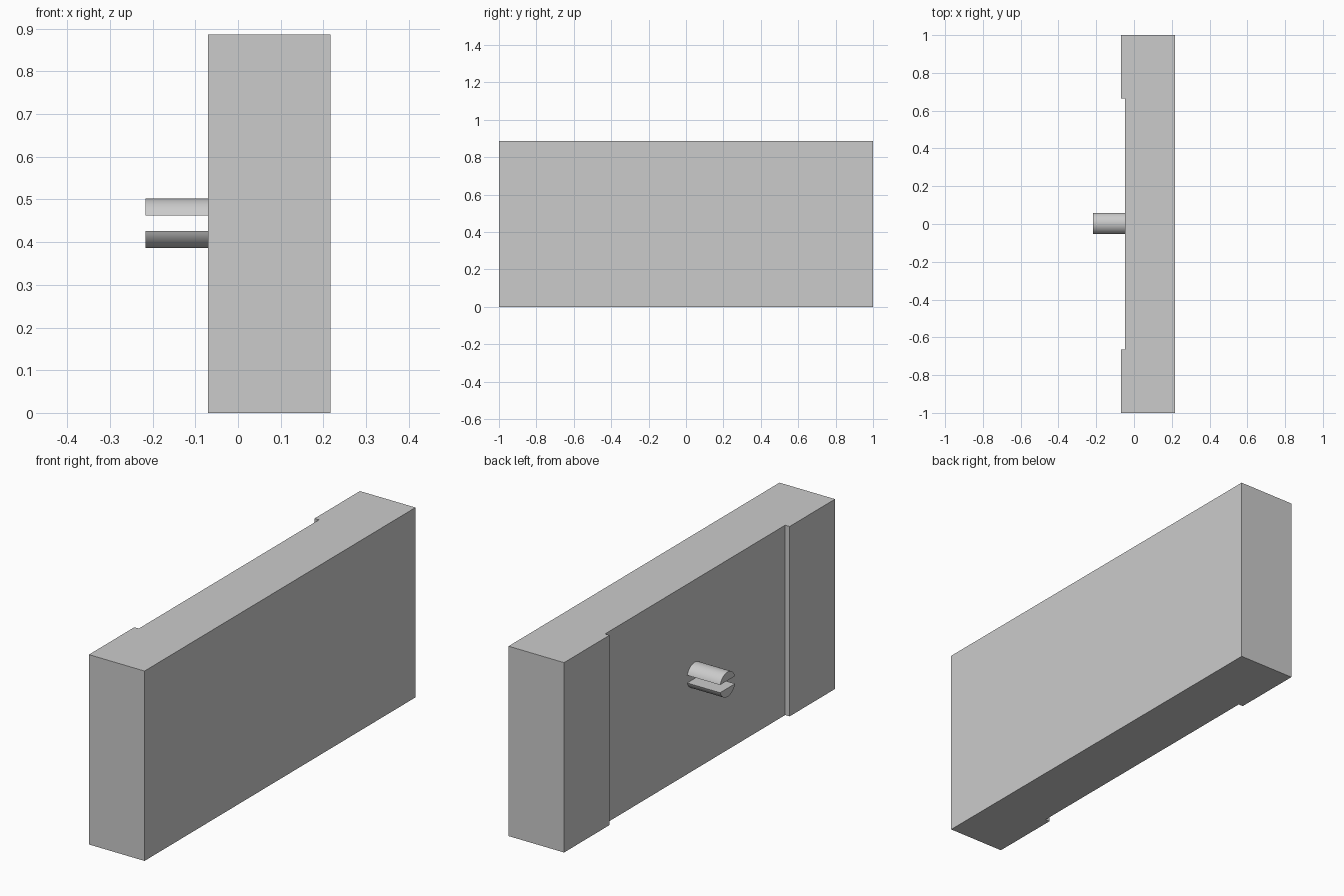
import bpy, bmesh, math

cube = bpy.data.objects.get("Cube")
if cube:
    bpy.data.objects.remove(cube, do_unlink=True)

grey = bpy.data.materials.new("light_grey")
grey.use_nodes = True
colour = (0.6, 0.6, 0.6, 1)
grey.diffuse_color = colour
grey.node_tree.nodes["Principled BSDF"].inputs["Base Color"].default_value = colour


def extrude_profile(name, points, offset):
    """Extrude a closed planar outline along a vector."""
    bm = bmesh.new()
    face = bm.faces.new([bm.verts.new(p) for p in points])
    result = bmesh.ops.extrude_face_region(bm, geom=[face], use_keep_orig=True)
    moved = [v for v in result["geom"] if isinstance(v, bmesh.types.BMVert)]
    bmesh.ops.translate(bm, verts=moved, vec=offset)
    bmesh.ops.recalc_face_normals(bm, faces=bm.faces)
    mesh = bpy.data.meshes.new(name)
    bm.to_mesh(mesh)
    bm.free()
    mesh.materials.append(grey)
    obj = bpy.data.objects.new(name, mesh)
    bpy.context.collection.objects.link(obj)
    return obj


# Block with a shallow full-height recess across the middle of its right side
back, recess, outer = 0.217, -0.047, -0.07
half_length, half_recess, height = 1.0, 0.665, 0.887
outline = [(back, -half_length), (back, half_length), (outer, half_length),
           (outer, half_recess), (recess, half_recess),
           (recess, -half_recess), (outer, -half_recess), (outer, -half_length)]
extrude_profile("block", [(x, y, 0) for x, y in outline], (0, 0, height))

# Split pin: two round segments separated by a horizontal slot
radius, half_slot, pin_y, pin_z, tip = 0.058, 0.018, 0.003, 0.444, -0.217
start = math.asin(half_slot / radius)
steps = 24
for name, side in (("upper_pin_half", 1), ("lower_pin_half", -1)):
    arc = [start + (math.pi - 2 * start) * i / steps for i in range(steps + 1)]
    points = [(tip, pin_y + radius * math.cos(a), pin_z + side * radius * math.sin(a))
              for a in arc]
    pin = extrude_profile(name, points, (recess - tip, 0, 0))
    bpy.ops.object.select_all(action="DESELECT")
    pin.select_set(True)
    bpy.context.view_layer.objects.active = pin
    bpy.ops.object.shade_smooth_by_angle(angle=math.radians(30))
